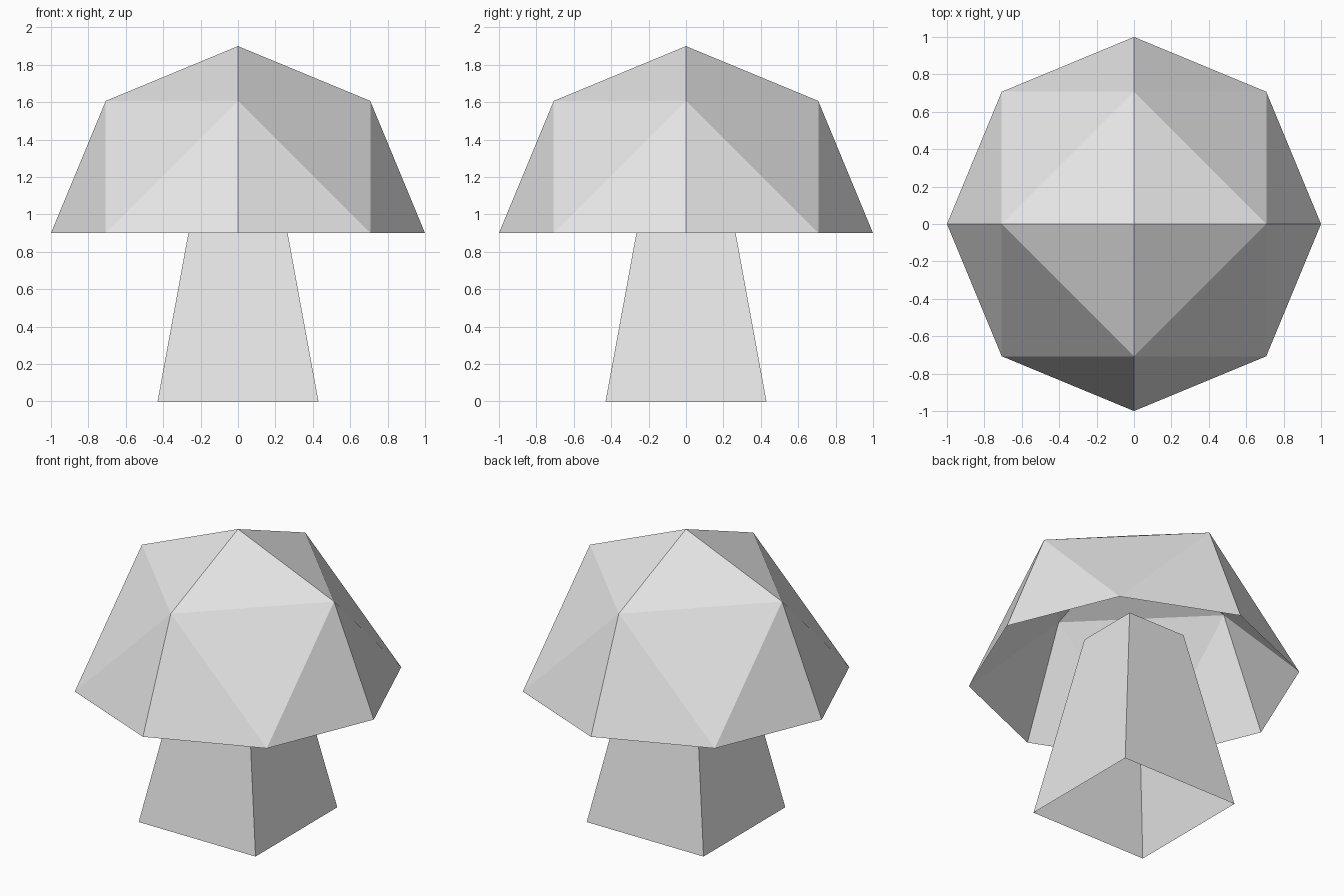
import bpy, bmesh, math
from mathutils import Vector

cube = bpy.data.objects.get("Cube")
if cube:
    bpy.data.objects.remove(cube, do_unlink=True)

grey = bpy.data.materials.new("light_grey")
grey.use_nodes = True
colour = (0.8, 0.8, 0.8, 1)
grey.diffuse_color = colour
grey.node_tree.nodes["Principled BSDF"].inputs["Base Color"].default_value = colour

RIM = 0.9  # height of the cap's rim


def ring(bm, half_width, z, turn):
    """Four corners around the z axis."""
    return [bm.verts.new((half_width * math.cos(a), half_width * math.sin(a), z))
            for a in (turn + i * math.pi / 2 for i in range(4))]


def finish(bm, name):
    mesh = bpy.data.meshes.new(name)
    bm.to_mesh(mesh)
    bm.free()
    mesh.materials.append(grey)
    obj = bpy.data.objects.new(name, mesh)
    bpy.context.collection.objects.link(obj)
    return obj


# Cap: upper half of an octahedron, split once and pushed out to a sphere, open below
bm = bmesh.new()
rim = ring(bm, 1, 0, 0)
apex = bm.verts.new((0, 0, 1))
for i in range(4):
    bm.faces.new((rim[i], rim[(i + 1) % 4], apex))
bmesh.ops.subdivide_edges(bm, edges=bm.edges[:], cuts=1, use_grid_fill=True)
for v in bm.verts:
    v.co = v.co.normalized()
cap = finish(bm, "cap")
cap.location = Vector((0, 0, RIM))

# Stem: tapering square tube, open at both ends, reaching up inside the cap
bm = bmesh.new()
low = ring(bm, 0.43 * math.sqrt(2), 0, math.pi / 4)
high = ring(bm, 0.212 * math.sqrt(2), 1.19, math.pi / 4)
for i in range(4):
    j = (i + 1) % 4
    bm.faces.new((low[i], low[j], high[j], high[i]))
finish(bm, "stem")
